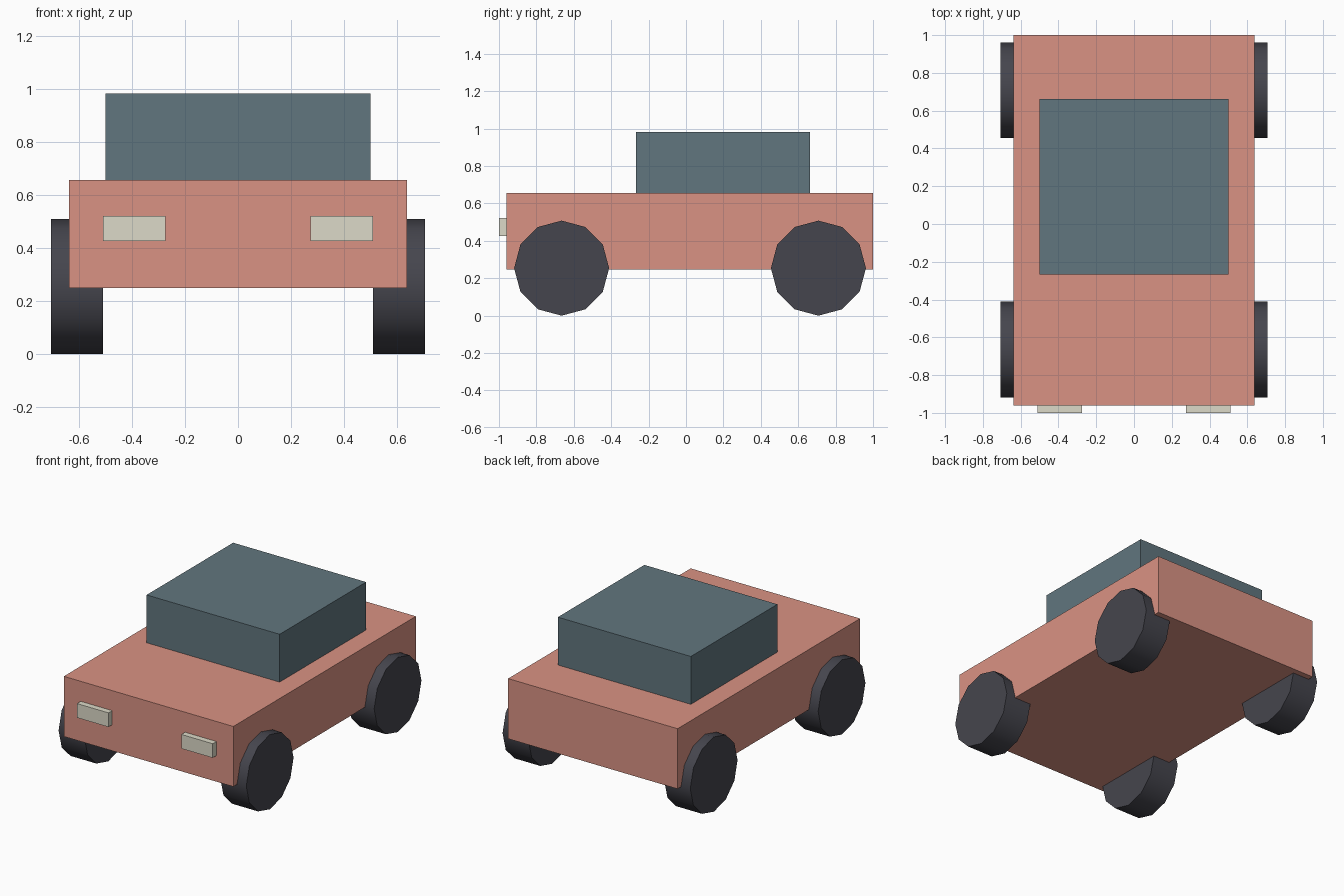
import bpy
import math

if "Cube" in bpy.data.objects:
    bpy.data.objects.remove(bpy.data.objects["Cube"])


def material(name, rgb):
    mat = bpy.data.materials.new(name)
    mat.diffuse_color = (*rgb, 1)
    mat.use_nodes = True
    mat.node_tree.nodes["Principled BSDF"].inputs["Base Color"].default_value = mat.diffuse_color
    return mat


PAINT = material("paint", (0.70, 0.29, 0.23))
GLASS = material("glass", (0.12, 0.18, 0.21))
RUBBER = material("rubber", (0.06, 0.06, 0.075))
LAMP = material("lamp", (0.72, 0.70, 0.58))


def box(name, x, y, z, mat):
    """Box spanning the given (low, high) ranges."""
    bpy.ops.mesh.primitive_cube_add(size=1)
    ob = bpy.context.object
    ob.name = name
    ob.location = [(a + b) / 2 for a, b in (x, y, z)]
    ob.scale = [b - a for a, b in (x, y, z)]
    bpy.ops.object.transform_apply(location=True, rotation=False, scale=True)
    ob.data.materials.append(mat)


def wheel(name, x, y):
    """Twelve-sided wheel with its axle along x."""
    bpy.ops.mesh.primitive_cylinder_add(
        vertices=12, radius=0.254, depth=0.195,
        location=(x, y, 0.254), rotation=(0, math.pi / 2, 0))
    ob = bpy.context.object
    ob.name = name
    bpy.ops.object.shade_smooth_by_angle(angle=math.radians(40))
    ob.data.materials.append(RUBBER)


# Body and cabin
box("body", (-0.637, 0.637), (-0.96, 1.0), (0.248, 0.657), PAINT)
box("cabin", (-0.5, 0.5), (-0.267, 0.662), (0.657, 0.982), GLASS)

# Headlights and wheels on both sides
for side, s in (("left", -1), ("right", 1)):
    box(f"headlight_{side}", sorted((s * 0.274, s * 0.51)), (-1.0, -0.96), (0.425, 0.521), LAMP)
    wheel(f"front_wheel_{side}", s * 0.608, -0.665)
    wheel(f"rear_wheel_{side}", s * 0.608, 0.708)
